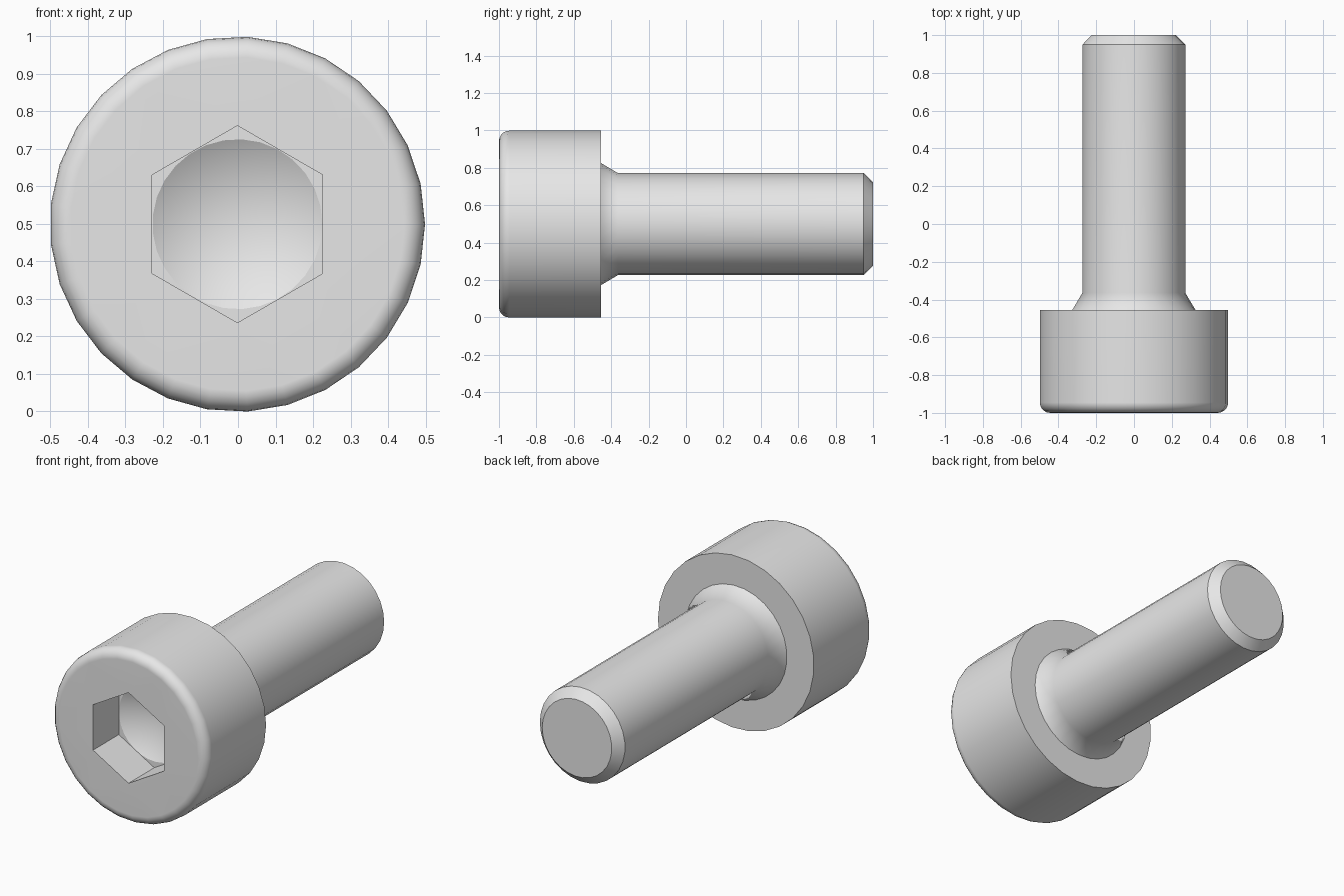
import bpy, bmesh, math

if "Cube" in bpy.data.objects:
    bpy.data.objects.remove(bpy.data.objects["Cube"])

SEGS = 29            # sides around the axis
CX, CZ = -0.0015, 0.499
steel = bpy.data.materials.new("steel grey")
steel.diffuse_color = (0.8, 0.8, 0.8, 1)
steel.use_nodes = True
steel.node_tree.nodes["Principled BSDF"].inputs["Base Color"].default_value = steel.diffuse_color

bm = bmesh.new()


def ring(radius, y, n=SEGS, start=0.0):
    """Closed loop of vertices around the screw axis."""
    return [bm.verts.new((CX + radius * math.cos(start + math.tau * i / n), y,
                          CZ + radius * math.sin(start + math.tau * i / n)))
            for i in range(n)]


def bridge(a, b):
    n = len(a)
    return [bm.faces.new((a[i], a[(i + 1) % n], b[(i + 1) % n], b[i])) for i in range(n)]


def loop_edges(vs):
    found = []
    for i, v in enumerate(vs):
        w = vs[(i + 1) % len(vs)]
        found.append(bm.edges.get((v, w)) or bm.edges.new((v, w)))
    return found


def fill_between(a, b):
    bmesh.ops.triangle_fill(bm, use_beauty=True, edges=loop_edges(a) + loop_edges(b))


# Outer profile: rounded head rim, head, neck taper, shank, end chamfer
R, F = 0.5, 0.055
profile = [(R - F + F * math.sin(t), -1 + F - F * math.cos(t))
           for t in (math.pi / 2 * k / 5 for k in range(6))]
profile += [(R, -0.455), (0.327, -0.455), (0.273, -0.364),
            (0.273, 0.95), (0.223, 1.0)]
rings = [ring(r, y) for r, y in profile]
for a, b in zip(rings, rings[1:]):
    bridge(a, b)
bm.faces.new(rings[-1])

# Hex socket with a conical drilled bottom
HEX, DEPTH, CONE = 0.2625, -0.764, 0.2265
hex_top = ring(HEX, -1, 6, math.pi / 6)
hex_floor = ring(HEX, DEPTH, 6, math.pi / 6)
cone_rim = ring(CONE, DEPTH)
bridge(hex_top, hex_floor)
fill_between(rings[0], hex_top)
fill_between(hex_floor, cone_rim)
tip = bm.verts.new((CX, DEPTH + CONE * math.tan(math.radians(30)), CZ))
for i in range(SEGS):
    bm.faces.new((cone_rim[i], cone_rim[(i + 1) % SEGS], tip))

bmesh.ops.recalc_face_normals(bm, faces=bm.faces)

# Smooth shading with crisp edges at steep angles and at the cone rim
rim = set(cone_rim)
for f in bm.faces:
    f.smooth = True
for e in bm.edges:
    on_rim = e.verts[0] in rim and e.verts[1] in rim
    e.smooth = e.calc_face_angle(0) < math.radians(35) and not on_rim

mesh = bpy.data.meshes.new("socket_screw")
bm.to_mesh(mesh)
bm.free()
mesh.materials.append(steel)
screw = bpy.data.objects.new("socket_screw", mesh)
bpy.context.collection.objects.link(screw)

# Keep the large flat faces evenly shaded
weighted = screw.modifiers.new("weighted normals", 'WEIGHTED_NORMAL')
weighted.keep_sharp = True
